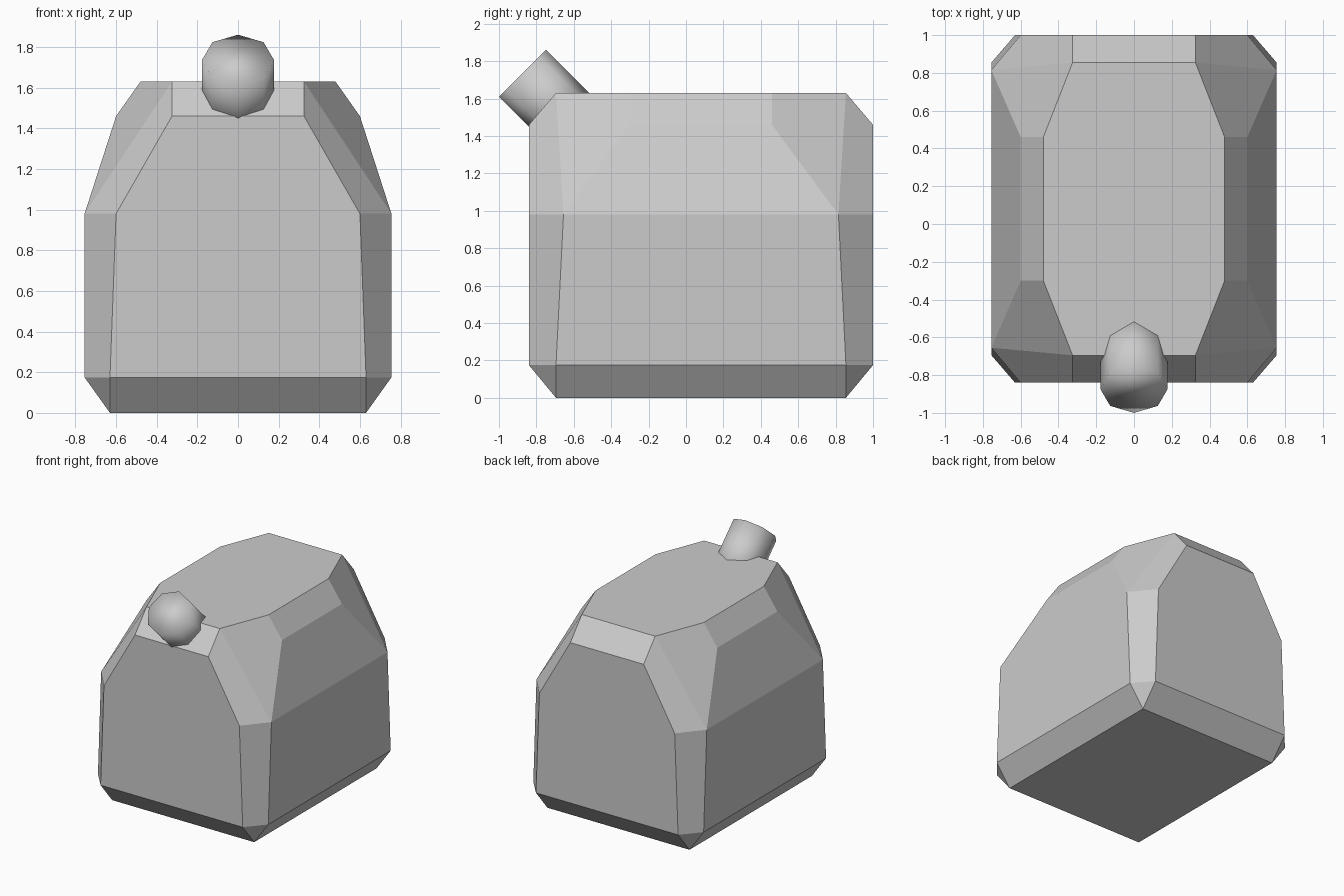
import bpy, bmesh, math
from mathutils import Matrix

if "Cube" in bpy.data.objects:
    bpy.data.objects.remove(bpy.data.objects["Cube"])

grey = bpy.data.materials.new("light_grey")
grey.diffuse_color = (0.6, 0.6, 0.6, 1)
grey.use_nodes = True
grey.node_tree.nodes["Principled BSDF"].inputs["Base Color"].default_value = grey.diffuse_color


def finish(bm, name):
    mesh = bpy.data.meshes.new(name)
    bm.to_mesh(mesh)
    bm.free()
    mesh.materials.append(grey)
    obj = bpy.data.objects.new(name, mesh)
    bpy.context.collection.objects.link(obj)
    return obj


# Tank body: one corner's points, mirrored to four corners and wrapped in a hull
corner = [(.63, .775, 0), (.755, .775, .175), (.63, .92, .175),
          (.755, .735, .98), (.60, .92, .98),
          (.60, .38, 1.46), (.325, .92, 1.46),
          (.48, .38, 1.63), (.325, .775, 1.63)]
bm = bmesh.new()
for sx in (-1, 1):
    for sy in (-1, 1):
        for x, y, z in corner:
            bm.verts.new((sx * x, sy * y + 0.08, z))
bmesh.ops.convex_hull(bm, input=bm.verts[:])
bmesh.ops.dissolve_limit(bm, angle_limit=math.radians(6),
                         verts=bm.verts[:], edges=bm.edges[:])
bmesh.ops.recalc_face_normals(bm, faces=bm.faces[:])
finish(bm, "tank_body")

# Filler spout: octagonal stub leaning forward at 45 degrees
length = 0.42
bm = bmesh.new()
bmesh.ops.create_cone(bm, cap_ends=True, segments=8, radius1=.178, radius2=.178,
                      depth=length)
off = length / 2 * math.sqrt(0.5)
bm.transform(Matrix.Translation((0, -.874 + off, 1.735 - off))
             @ Matrix.Rotation(math.radians(45), 4, 'X'))
for f in bm.faces:
    f.smooth = True
finish(bm, "filler_spout")
